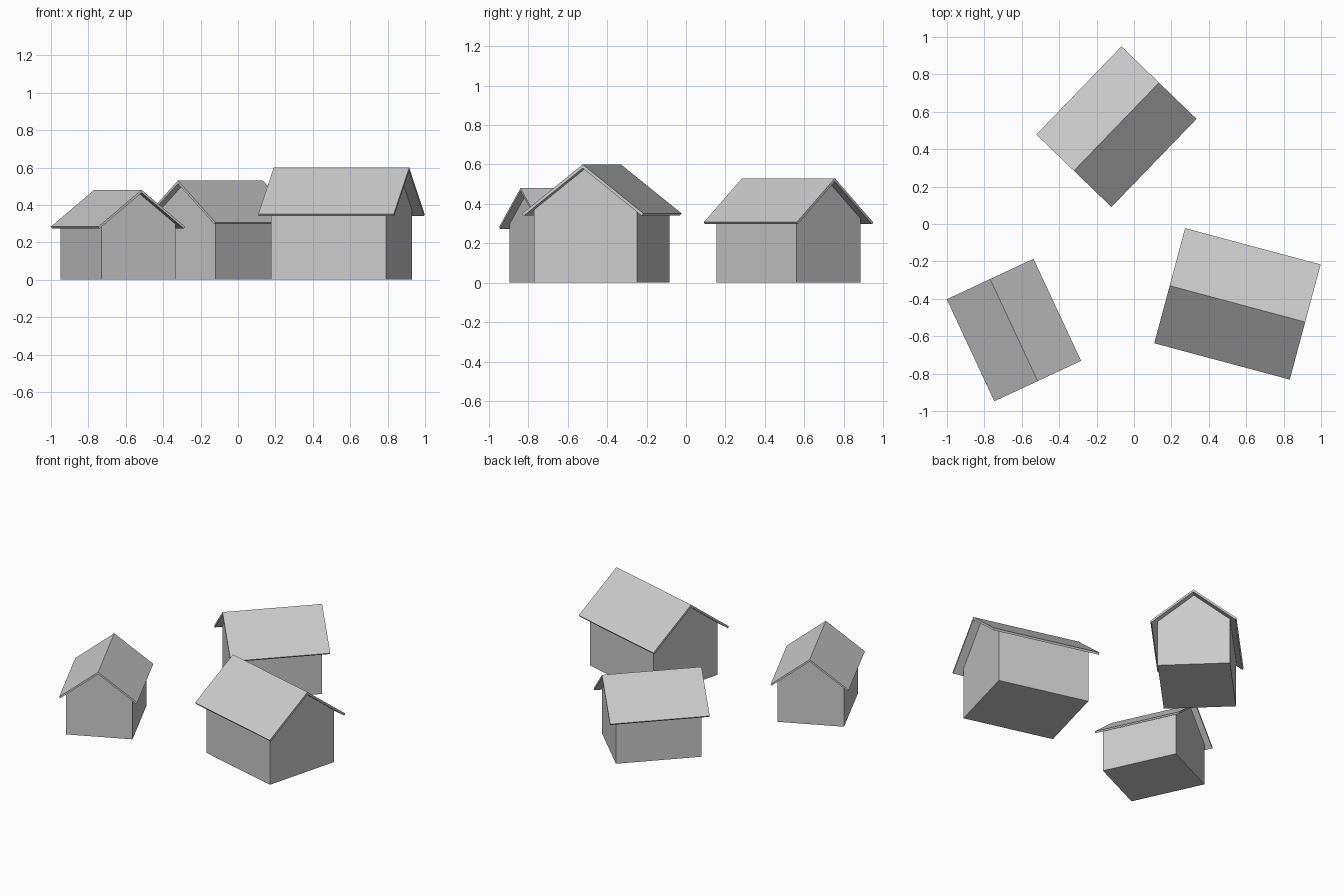
import bpy
from math import radians, hypot

if "Cube" in bpy.data.objects:
    bpy.data.objects.remove(bpy.data.objects["Cube"])


def extrude_profile(name, profile, length, loc, angle):
    """Closed (y, z) outline swept along local x, centred, then turned about z."""
    n = len(profile)
    verts = [(x, y, z) for x in (-length / 2, length / 2) for y, z in profile]
    faces = [tuple(range(n - 1, -1, -1)), tuple(range(n, 2 * n))]
    faces += [(i, (i + 1) % n, n + (i + 1) % n, n + i) for i in range(n)]
    mesh = bpy.data.meshes.new(name)
    mesh.from_pydata(verts, [], faces)
    obj = bpy.data.objects.new(name, mesh)
    obj.location = (loc[0], loc[1], 0)
    obj.rotation_euler.z = radians(angle)
    bpy.context.collection.objects.link(obj)
    return obj


def house(name, loc, angle, wall, roof, eave, peak, t):
    """wall and roof are (length along ridge, width); eave is the lowest roof point."""
    h = roof[1] / 2
    # roof slab: thin chevron with eaves cut square to the slope
    rise = peak - eave - t * 0.78
    run = hypot(h, rise)
    dy, dz = t * rise / run, t * h / run
    top = peak - rise
    under = peak - t * run / h
    chevron = [(h, top), (0, peak), (-h, top),
               (-h + dy, top - dz), (0, under), (h - dy, top - dz)]
    extrude_profile(name + "_roof", chevron[::-1], roof[0], loc, angle)
    # walls: gabled block reaching the underside of the roof
    w = wall[1] / 2
    side = under - w * rise / h
    gable = [(-w, 0), (w, 0), (w, side), (0, under), (-w, side)]
    extrude_profile(name + "_walls", gable, wall[0], loc, angle)


house("right_house", (0.553, -0.427), -15, (0.637, 0.54), (0.75, 0.637), 0.34, 0.60, 0.015)
house("left_house", (-0.642, -0.567), -65, (0.52, 0.436), (0.602, 0.512), 0.274, 0.48, 0.012)
house("back_house", (-0.094, 0.52), 46, (0.562, 0.468), (0.655, 0.558), 0.297, 0.53, 0.013)
